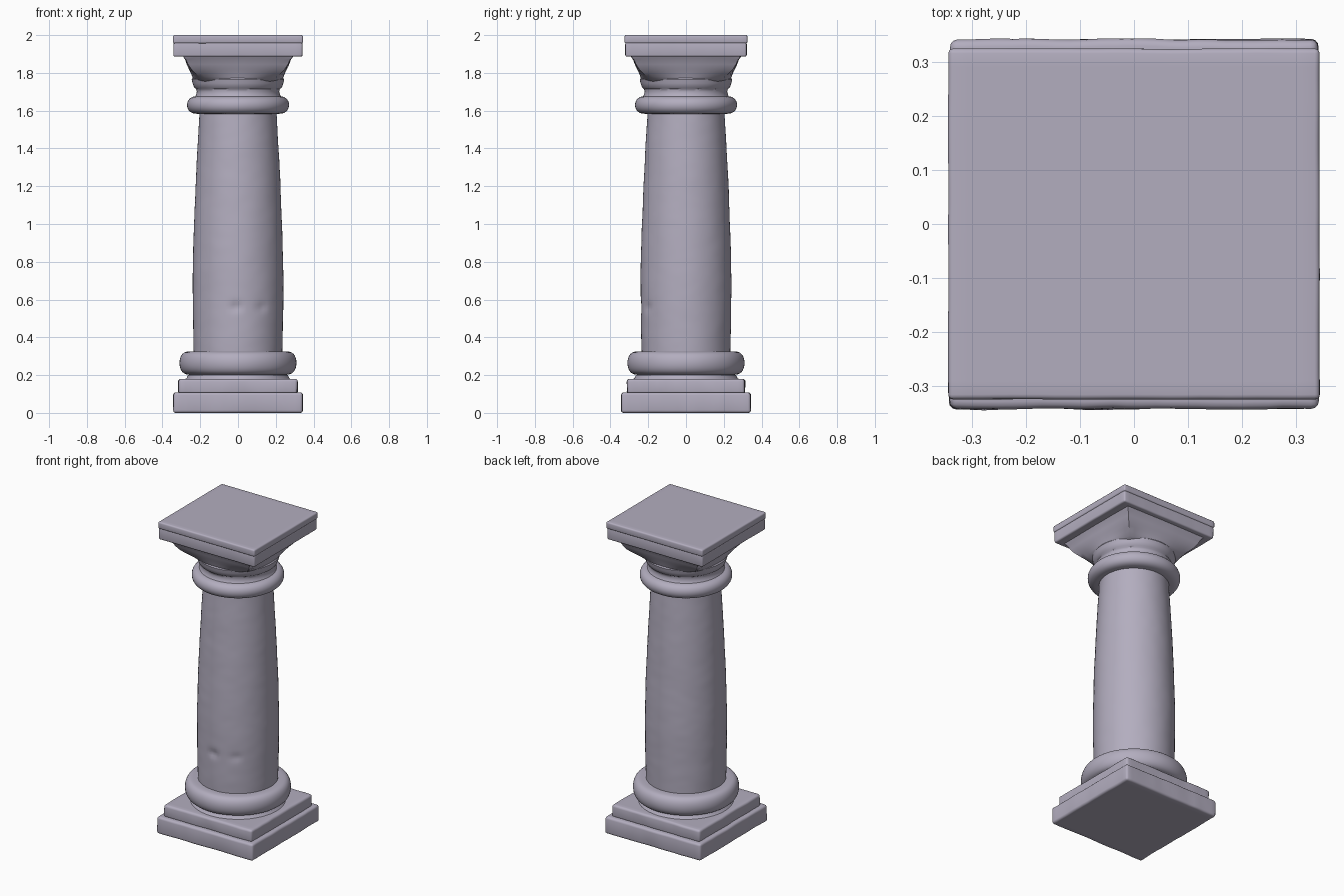
import bpy, bmesh, math
from mathutils import Vector, noise

cube = bpy.data.objects.get("Cube")
if cube:
    bpy.data.objects.remove(cube, do_unlink=True)

stone = bpy.data.materials.new("lavender grey stone")
stone.use_nodes = True
COLOUR = (0.45, 0.42, 0.52, 1)
stone.diffuse_color = COLOUR
stone.node_tree.nodes["Principled BSDF"].inputs["Base Color"].default_value = COLOUR
SIDES = 64


def finish(name, bm, wear=0.0, angle=40):
    """Weather the surface a little and turn it into a smooth-shaded object."""
    for v in bm.verts:
        n = noise.noise(v.co * 7) + 0.5 * noise.noise(v.co * 19)
        v.co.x *= 1 + wear * n
        v.co.y *= 1 + wear * n
    bmesh.ops.recalc_face_normals(bm, faces=bm.faces)
    mesh = bpy.data.meshes.new(name)
    bm.to_mesh(mesh)
    bm.free()
    mesh.materials.append(stone)
    obj = bpy.data.objects.new(name, mesh)
    bpy.context.collection.objects.link(obj)
    bpy.ops.object.select_all(action='DESELECT')
    obj.select_set(True)
    bpy.context.view_layer.objects.active = obj
    bpy.ops.object.shade_smooth_by_angle(angle=math.radians(angle))
    return obj


def loft(sections):
    """Skin (z, half width, squareness) sections: 0 is a circle, 1 a square."""
    bm = bmesh.new()
    rings = []
    for z, r, square in sections:
        ring = []
        for i in range(SIDES):
            a = 2 * math.pi * i / SIDES
            c, s = math.cos(a), math.sin(a)
            k = r * (1 - square + square / max(abs(c), abs(s)))
            ring.append(bm.verts.new((k * c, k * s, z)))
        rings.append(ring)
    for low, high in zip(rings, rings[1:]):
        for i in range(SIDES):
            j = (i + 1) % SIDES
            bm.faces.new((low[i], low[j], high[j], high[i]))
    bm.faces.new(rings[0])
    bm.faces.new(rings[-1])
    return bm


def slab(name, hx, hy, z0, z1, wear, y=0.0, bevel=0.014):
    """Worn square block with softened edges."""
    bm = bmesh.new()
    bmesh.ops.create_cube(bm, size=2)
    for v in bm.verts:
        v.co = Vector((v.co.x * hx, v.co.y * hy + y, z1 if v.co.z > 0 else z0))
    bmesh.ops.bevel(bm, geom=bm.edges[:], offset=bevel, segments=3,
                    profile=0.5, affect='EDGES')
    long_edges = [e for e in bm.edges if e.calc_length() > 0.3]
    bmesh.ops.subdivide_edges(bm, edges=long_edges, cuts=24, use_grid_fill=True)
    return finish(name, bm, wear)


def half_round(z0, z1, inner, outer, steps=14):
    """Sections of a rounded ring moulding."""
    mid, half = (z0 + z1) / 2, (z1 - z0) / 2
    out = []
    for i in range(steps + 1):
        t = math.pi * i / steps
        out.append((mid - half * math.cos(t),
                    inner + (outer - inner) * math.sin(t) ** 0.7, 0))
    return out


# Square base in two steps
slab("base_plinth", 0.342, 0.342, 0.0, 0.108, 0.012)
slab("base_step", 0.315, 0.312, 0.1, 0.18, 0.012)

# Hollow moulding and round ring at the foot of the shaft
foot = [(0.17, 0.29, 0), (0.185, 0.272, 0), (0.2, 0.265, 0)]
finish("base_ring", loft(foot + half_round(0.203, 0.325, 0.255, 0.31)), 0.004)


# Shaft with a gentle swelling
def shaft_radius(z):
    if z > 0.7:
        return 0.24 - 0.037 * ((z - 0.7) / 0.9) ** 1.5
    return 0.24 - 0.007 * ((0.7 - z) / 0.4) ** 2


ROWS = 90
shaft = loft([(0.3 + 1.3 * i / ROWS, shaft_radius(0.3 + 1.3 * i / ROWS), 0)
              for i in range(ROWS + 1)])
# Chips in the front of the shaft
for x, z, depth in ((-0.01, 0.56, 0.014), (0.125, 0.56, 0.01)):
    for v in shaft.verts:
        if v.co.y < 0:
            d2 = ((v.co.x - x) / 0.022) ** 2 + ((v.co.z - z) / 0.025) ** 2
            v.co.y += depth * math.exp(-d2)
finish("shaft", shaft, 0.006)

# Round ring and neck at the head of the shaft
finish("neck_ring", loft(half_round(1.583, 1.677, 0.208, 0.27)), 0.004)
neck = [(1.66, 0.236, 0), (1.68, 0.224, 0), (1.70, 0.218, 0), (1.715, 0.222, 0),
        (1.722, 0.232, 0), (1.745, 0.24, 0), (1.765, 0.245, 0), (1.778, 0.235, 0)]
finish("neck", loft(neck), 0.004)

# Flared capital passing from round to square
capital = [(1.75, 0.222, 0.1), (1.765, 0.236, 0.3), (1.78, 0.242, 0.5),
           (1.80, 0.25, 0.72), (1.82, 0.26, 0.85), (1.845, 0.271, 0.92),
           (1.87, 0.28, 0.95), (1.88, 0.287, 0.97), (1.895, 0.294, 0.97)]
finish("capital", loft(capital), 0.004)

# Square top block in two layers with a fine joint
slab("top_slab_lower", 0.341, 0.321, 1.886, 1.962, 0.005, bevel=0.01)
slab("top_slab_upper", 0.344, 0.325, 1.956, 2.0, 0.003, bevel=0.009)
